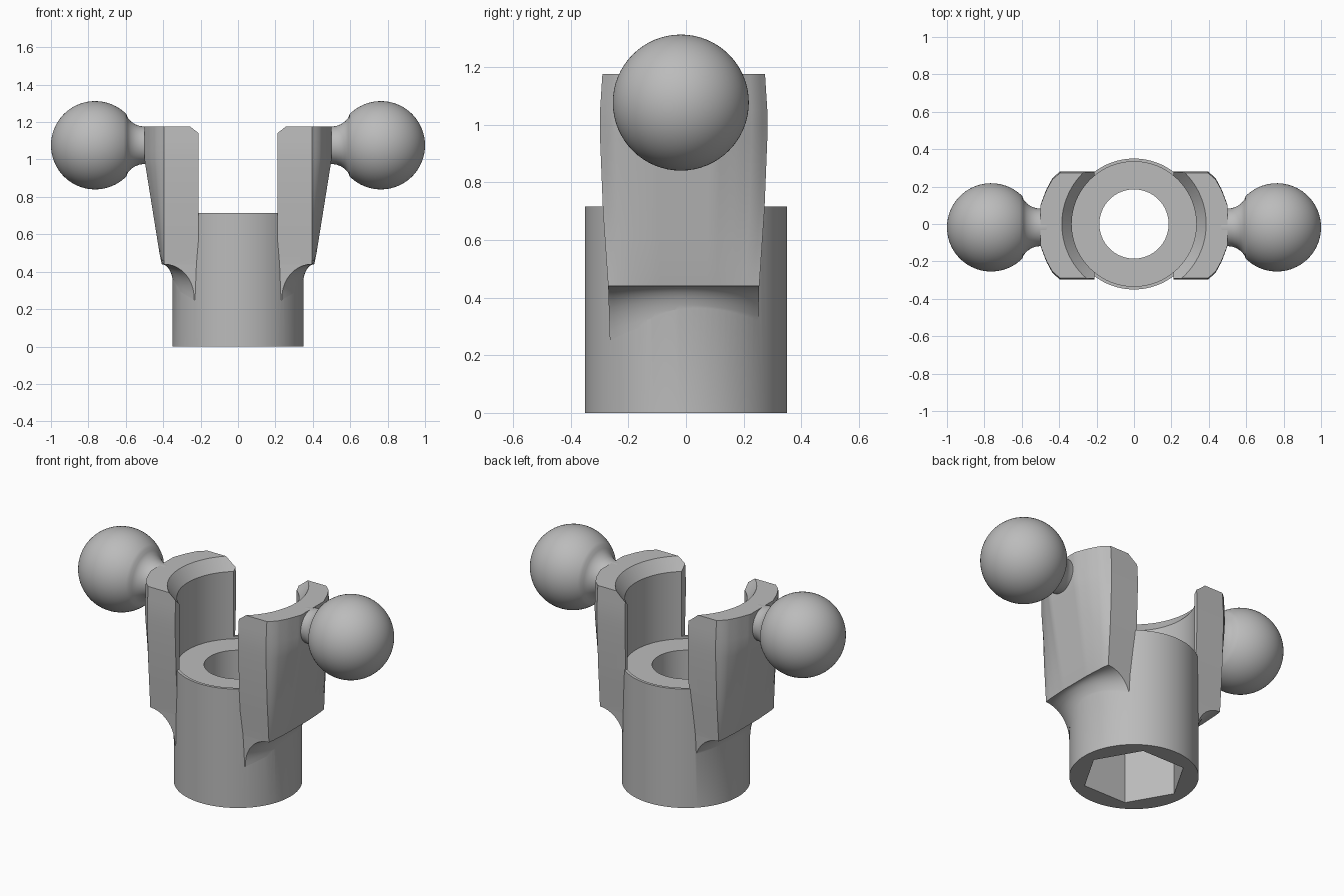
import bpy, bmesh, math
from mathutils import Matrix, Vector

if "Cube" in bpy.data.objects:
    bpy.data.objects.remove(bpy.data.objects["Cube"], do_unlink=True)

GREY = (0.5, 0.5, 0.5, 1.0)
mat = bpy.data.materials.new("plain_grey")
mat.use_nodes = True
mat.diffuse_color = GREY
mat.node_tree.nodes["Principled BSDF"].inputs["Base Color"].default_value = GREY

ARM_Y = -0.008
TOP = 1.175
FLOOR = 0.44


def finish(name, bm):
    """Turn a bmesh into a linked object."""
    bmesh.ops.remove_doubles(bm, verts=bm.verts, dist=1e-5)
    bmesh.ops.recalc_face_normals(bm, faces=bm.faces)
    mesh = bpy.data.meshes.new(name)
    bm.to_mesh(mesh)
    bm.free()
    mesh.materials.append(mat)
    obj = bpy.data.objects.new(name, mesh)
    bpy.context.collection.objects.link(obj)
    return obj


def lathe(name, profile, steps=96, matrix=Matrix()):
    """Revolve (radius, height) points about z."""
    bm = bmesh.new()
    verts = [bm.verts.new((r, 0, z)) for r, z in profile]
    edges = [bm.edges.new(pair) for pair in zip(verts, verts[1:])]
    bmesh.ops.spin(bm, geom=verts + edges, cent=(0, 0, 0), axis=(0, 0, 1),
                   angle=math.tau, steps=steps)
    bm.transform(matrix)
    return finish(name, bm)


def interp(points, v):
    """Piecewise linear lookup."""
    for (a, fa), (b, fb) in zip(points, points[1:]):
        if v <= b:
            return fa + (fb - fa) * max(0, (v - a) / (b - a))
    return points[-1][1]


def activate(obj):
    bpy.ops.object.select_all(action='DESELECT')
    obj.select_set(True)
    bpy.context.view_layer.objects.active = obj


def combine(target, tool, operation):
    """Apply a boolean and drop the tool."""
    mod = target.modifiers.new("bool", 'BOOLEAN')
    mod.operation, mod.solver, mod.object = operation, 'EXACT', tool
    activate(target)
    bpy.ops.object.modifier_apply(modifier=mod.name)
    bpy.data.objects.remove(tool, do_unlink=True)


HALF = [(0.25, 0.256), (0.44, 0.262), (0.7, 0.28), (0.95, 0.29), (1.05, 0.29), (1.175, 0.282)]
OUTER = [(0.44, 0.408), (0.5, 0.42), (1.0, 0.5), (1.2, 0.5)]
CROWN = [(0.0, 1.0), (0.38, 1.0), (0.66, 0.71), (0.87, 0.4), (1.0, 0.0)]


def arm(name, side):
    """Upright arm: curved underside flare, leaning crowned outer face."""
    cols = [i / 16 - 1 for i in range(33)]
    rows = [("flare", i / 10) for i in range(10)]
    rows += [("wall", z) for z in (FLOOR, 0.5, 0.6, 0.7, 0.83, 0.95, 1.0, 1.05, 1.11, TOP)]
    bm = bmesh.new()
    grid = []
    for kind, v in rows:
        outer, inner = [], []
        for t in cols:
            crown = interp(CROWN, abs(t))
            if kind == "flare":
                a = v * math.pi / 2
                low = 0.32 - 0.07 * t * t
                z = low + (FLOOR - low) * math.sin(a)
                y = t * interp(HALF, z)
                start = math.sqrt(0.35 ** 2 - y * y) - 0.004
                end = 0.395 + (interp(OUTER, FLOOR) - 0.395) * crown
                x = start + (end - start) * (1 - math.cos(a))
            else:
                z = v
                y = t * interp(HALF, z)
                x = 0.395 + (interp(OUTER, z) - 0.395) * crown
            outer.append(bm.verts.new((side * x, y + ARM_Y, z)))
            inner.append(bm.verts.new((side * 0.21, y + ARM_Y, z)))
        grid.append((outer, inner))
    for (o0, i0), (o1, i1) in zip(grid, grid[1:]):
        for j in range(len(cols) - 1):
            bm.faces.new((o0[j], o0[j + 1], o1[j + 1], o1[j]))
            bm.faces.new((i0[j], i1[j], i1[j + 1], i0[j + 1]))
        for j in (0, -1):
            bm.faces.new((o0[j], o1[j], i1[j], i0[j]))
    for o, i in (grid[0], grid[-1]):
        for j in range(len(cols) - 1):
            bm.faces.new((o[j], i[j], i[j + 1], o[j + 1]))
    return finish(name, bm)


# Round socket body joined with the two arms
body = lathe("socket_body", [(0, 0), (0.35, 0), (0.35, 0.715), (0, 0.715)])
for label, side in (("left_arm", 1), ("right_arm", -1)):
    combine(body, arm(label, side), 'UNION')

# Upper bore with flared mouth, through hole, hexagonal pocket underneath
bore = lathe("bore_cutter", [(0, 0.7), (0.333, 0.7), (0.333, 1.105), (0.386, TOP),
                             (0.424, 1.225), (0, 1.225)])
combine(body, bore, 'DIFFERENCE')
hole = lathe("hole_cutter", [(0, 0.2), (0.185, 0.2), (0.185, 0.9), (0, 0.9)])
combine(body, hole, 'DIFFERENCE')
pocket = lathe("hex_cutter", [(0, -0.1), (0.284, -0.1), (0.284, 0.4), (0, 0.4)], steps=6)
combine(body, pocket, 'DIFFERENCE')

# Ball studs: neck, fillet and sphere in one revolved profile along x
R, CX = 0.236, 0.764
neck = [(0, 0.41), (0.092, 0.41), (0.1, 0.47), (0.1, 0.5), (0.103, 0.525),
        (0.112, 0.55), (0.128, 0.573), (0.148, 0.59)]
first = math.radians(135)
ball = [(R * math.sin(first * (1 - k / 32)), CX + R * math.cos(first * (1 - k / 32)))
        for k in range(33)]
studs = []
for label, side in (("left_ball_stud", 1), ("right_ball_stud", -1)):
    place = Matrix.Translation(Vector((0, -0.018, 1.076))) @ Matrix.Rotation(
        side * math.pi / 2, 4, 'Y')
    studs.append(lathe(label, neck + ball, 64, place))

for obj in [body] + studs:
    activate(obj)
    bpy.ops.object.shade_smooth_by_angle(angle=math.radians(28))
